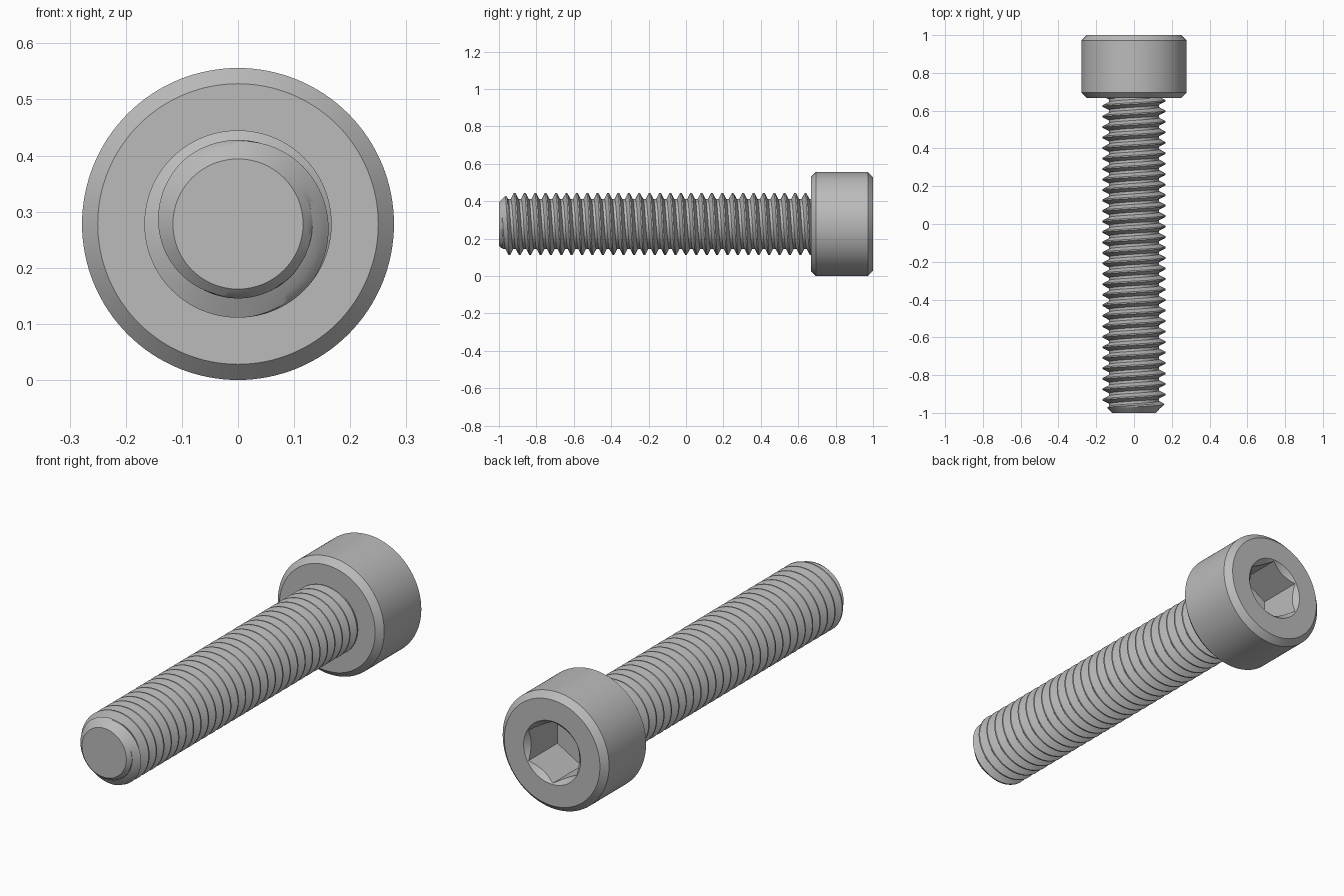
import bpy, bmesh, math
from mathutils import Matrix, Vector

cube = bpy.data.objects.get("Cube")
if cube:
    bpy.data.objects.remove(cube, do_unlink=True)

# Dimensions
HEAD_R, CHAMFER = 0.278, 0.028
HEAD_START, HEAD_END = 0.667, 1.0
MAJOR_R, MINOR_R, PITCH = 0.167, 0.1326, 1 / 18
TIP_R = 0.116
HEX_APOTHEM, HEX_DEPTH, MOUTH_R = 0.126, 0.22, 0.149

steel = bpy.data.materials.new("grey steel")
steel.use_nodes = True
colour = (0.5, 0.5, 0.5, 1)
steel.diffuse_color = colour
steel.node_tree.nodes["Principled BSDF"].inputs["Base Color"].default_value = colour


def around(radius, y, angle):
    """Point at an angle around the screw axis, measured from the top."""
    return Vector((radius * math.sin(angle), y, HEAD_R + radius * math.cos(angle)))


def finish(bm, name):
    bmesh.ops.recalc_face_normals(bm, faces=bm.faces)
    mesh = bpy.data.meshes.new(name)
    bm.to_mesh(mesh)
    bm.free()
    mesh.materials.append(steel)
    obj = bpy.data.objects.new(name, mesh)
    bpy.context.collection.objects.link(obj)
    return obj


def turned(name, profile, sides):
    """Solid of revolution about the screw axis from (radius, y) pairs."""
    bm = bmesh.new()
    rings = [[bm.verts.new(around(r, y, math.tau * i / sides)) for i in range(sides)]
             for r, y in profile]
    for a, b in zip(rings, rings[1:]):
        for i in range(sides):
            k = (i + 1) % sides
            bm.faces.new((a[i], a[k], b[k], b[i]))
    bm.faces.new(rings[0])
    bm.faces.new(rings[-1])
    return finish(bm, name)


def activate(obj):
    bpy.ops.object.select_all(action='DESELECT')
    obj.select_set(True)
    bpy.context.view_layer.objects.active = obj


def cut(obj, cutter):
    activate(obj)
    mod = obj.modifiers.new("cut", 'BOOLEAN')
    mod.operation = 'DIFFERENCE'
    mod.solver = 'EXACT'
    mod.object = cutter
    bpy.ops.object.modifier_apply(modifier=mod.name)
    bpy.data.objects.remove(cutter, do_unlink=True)


def smooth(obj):
    activate(obj)
    bpy.ops.object.shade_smooth_by_angle(angle=math.radians(25))


# Chamfered cylindrical head
head = turned("head", [(HEAD_R - CHAMFER, HEAD_START), (HEAD_R, HEAD_START + CHAMFER),
                       (HEAD_R, HEAD_END - CHAMFER), (HEAD_R - CHAMFER, HEAD_END)], 128)

# Hexagonal socket with corners at top and bottom, and its conical mouth
hex_r = HEX_APOTHEM / math.cos(math.pi / 6)
cut(head, turned("socket_cutter", [(hex_r, HEAD_END - HEX_DEPTH), (hex_r, HEAD_END + 0.1)], 6))
over = 0.02
cut(head, turned("mouth_cutter", [(MOUTH_R - 0.06, HEAD_END - 0.06),
                                  (MOUTH_R + over, HEAD_END + over)], 96))
smooth(head)

# Right-handed threaded shank, swept as a helical grid with a chamfered tip
SIDES, STEPS = 96, 8
half = (MAJOR_R + MINOR_R) / 2
tooth = [MINOR_R, MINOR_R, MINOR_R, half, MAJOR_R, MAJOR_R, half, MINOR_R]
offset = [0, 0.08, 0.125, 0.281, 0.4375, 0.5625, 0.719, 0.875]
turns = 32
bm = bmesh.new()
grid = []
for j in range(turns * STEPS + 1):
    row = []
    for i in range(SIDES + 1):
        turn = j // STEPS + offset[j % STEPS] + i / SIDES
        y = -1 - PITCH + PITCH * turn
        y = min(max(y, -1), HEAD_START + 0.01)
        r = min(tooth[j % STEPS], TIP_R + (y + 1))
        row.append(bm.verts.new(around(r, y, math.tau * i / SIDES)))
    grid.append(row)
for a, b in zip(grid, grid[1:]):
    for i in range(SIDES):
        bm.faces.new((a[i], a[i + 1], b[i + 1], b[i]))
bmesh.ops.remove_doubles(bm, verts=bm.verts, dist=1e-5)
bmesh.ops.dissolve_degenerate(bm, edges=bm.edges, dist=1e-6)

# Flat end of the tip
rim = [e for e in bm.edges if e.is_boundary and all(v.co.y < -0.999 for v in e.verts)]
bmesh.ops.holes_fill(bm, edges=rim, sides=0)
shank = finish(bm, "threaded_shank")
smooth(shank)
